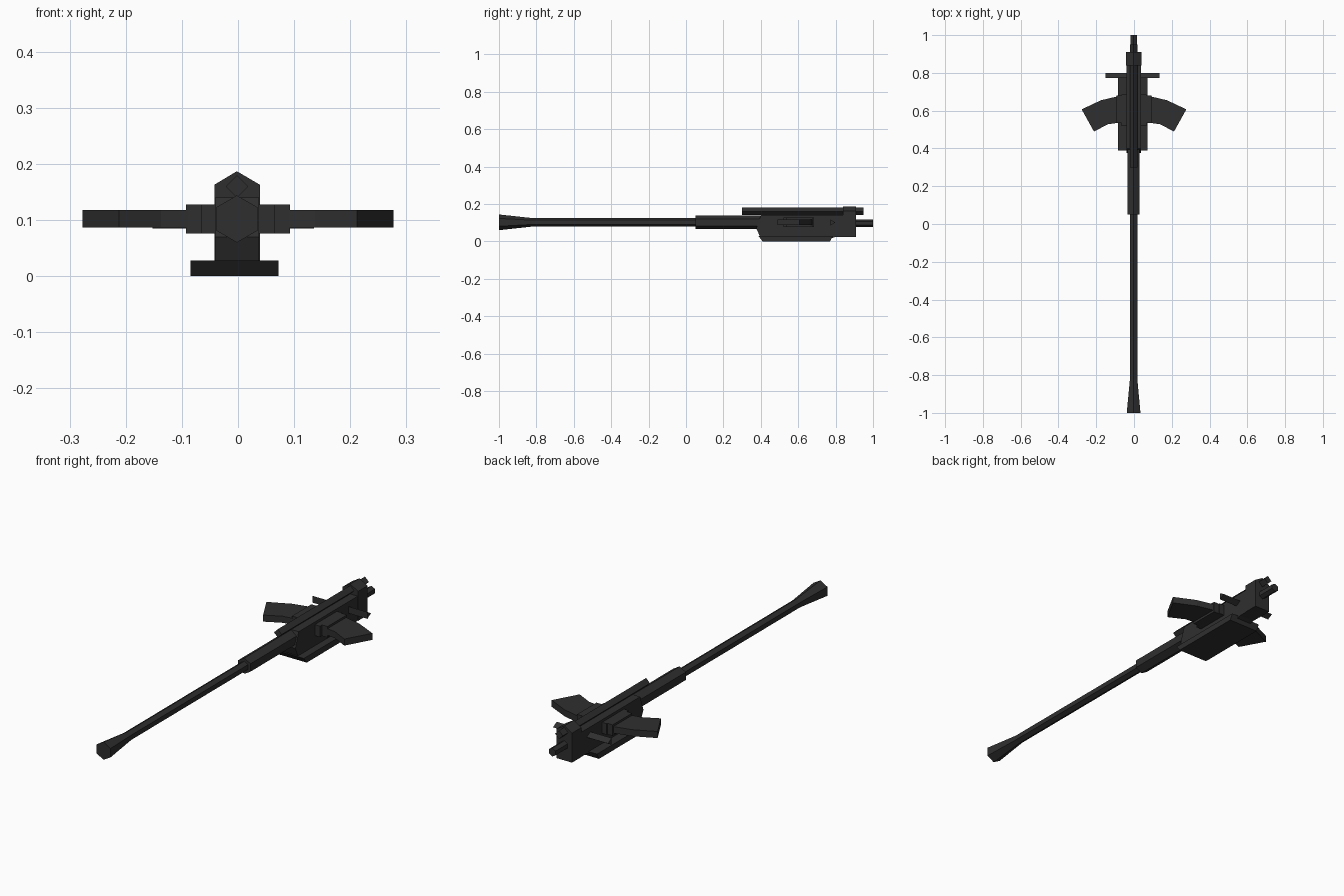
import bpy, bmesh, math
from mathutils import Vector

if "Cube" in bpy.data.objects:
    bpy.data.objects.remove(bpy.data.objects["Cube"])

def material(name, v):
    m = bpy.data.materials.new(name)
    m.diffuse_color = (v, v, v, 1)
    m.use_nodes = True
    m.node_tree.nodes["Principled BSDF"].inputs["Base Color"].default_value = m.diffuse_color
    return m

STEEL = material("dark gunmetal", 0.028)
CX = -0.002

def finish(name, bm, mat=STEEL):
    bmesh.ops.recalc_face_normals(bm, faces=bm.faces[:])
    me = bpy.data.meshes.new(name)
    bm.to_mesh(me)
    bm.free()
    me.materials.append(mat)
    ob = bpy.data.objects.new(name, me)
    bpy.context.collection.objects.link(ob)
    return ob

def loft(name, rings):
    """Skin a list of equal-length point rings and cap both ends."""
    bm = bmesh.new()
    vs = [[bm.verts.new(p) for p in r] for r in rings]
    n = len(vs[0])
    for a, b in zip(vs, vs[1:]):
        for i in range(n):
            bm.faces.new((a[i], a[(i + 1) % n], b[(i + 1) % n], b[i]))
    bm.faces.new(vs[0])
    bm.faces.new(vs[-1])
    return finish(name, bm)

def tube(name, sides, z, stations):
    """Low-poly tube along y, one corner pointing up; stations are (y, radius)."""
    angles = [math.pi / 2 + math.tau * i / sides for i in range(sides)]
    return loft(name, [[(CX + r * math.cos(a), y, z + r * math.sin(a)) for a in angles]
                       for y, r in stations])

def extrude(name, pts, axis, lo, hi):
    """Extrude a profile along an axis; the profile uses the other two axes in order."""
    def put(p, d):
        q = list(p)
        q.insert(axis, d)
        return q
    return loft(name, [[put(p, lo) for p in pts], [put(p, hi) for p in pts]])

def box(name, x0, x1, y0, y1, z0, z1):
    return extrude(name, [(x0, y0), (x1, y0), (x1, y1), (x0, y1)], 2, z0, z1)

# Barrel with flared muzzle, and the thicker sleeve behind it
tube("barrel", 6, 0.102, [(-1.0, 0.042), (-0.82, 0.0225), (0.08, 0.0225)])
tube("barrel_sleeve", 6, 0.102, [(0.05, 0.037), (0.41, 0.037)])

# Receiver with chamfered nose
extrude("receiver", [(0.40, 0.14), (0.376, 0.07), (0.40, 0.015),
                     (0.77, 0.015), (0.80, 0.024), (0.86, 0.024), (0.86, 0.14)],
        0, CX - 0.039, CX + 0.039)

# Base plate under the receiver
extrude("base_plate", [(0.388, 0.028), (0.41, 0.0), (0.77, 0.0), (0.785, 0.028)],
        0, -0.085, 0.072)

# Rear block with gabled top
extrude("rear_block", [(-0.042, 0.024), (0.039, 0.024), (0.039, 0.163),
                       (CX, 0.187), (-0.042, 0.163)], 1, 0.84, 0.91)

# Recoil rod on top and buffer tube at the back
tube("recoil_rod", 4, 0.16, [(0.30, 0.02), (0.95, 0.02)])
tube("buffer_tube", 6, 0.097, [(0.90, 0.02), (1.0, 0.02)])

# Triangular cross handle
extrude("cross_handle", [(0.772, 0.085), (0.772, 0.117), (0.799, 0.101)], 0, -0.152, 0.135)

# Magazine wells and curved magazines on both sides
for s, side in ((-1, "left"), (1, "right")):
    box(side + "_well_inner", *sorted((s * 0.03, s * 0.065)), 0.52, 0.685, 0.076, 0.128)
    box(side + "_well_outer", *sorted((s * 0.06, s * 0.093)), 0.535, 0.68, 0.076, 0.128)
    path = [((0.05, 0.678), (0.05, 0.535)), ((0.09, 0.675), (0.09, 0.535)),
            ((0.175, 0.655), (0.137, 0.528)), ((0.277, 0.607), (0.212, 0.49))]
    loft(side + "_magazine", [[(s * a[0], a[1], 0.087), (s * a[0], a[1], 0.118),
                               (s * b[0], b[1], 0.118), (s * b[0], b[1], 0.087)]
                              for a, b in path])
